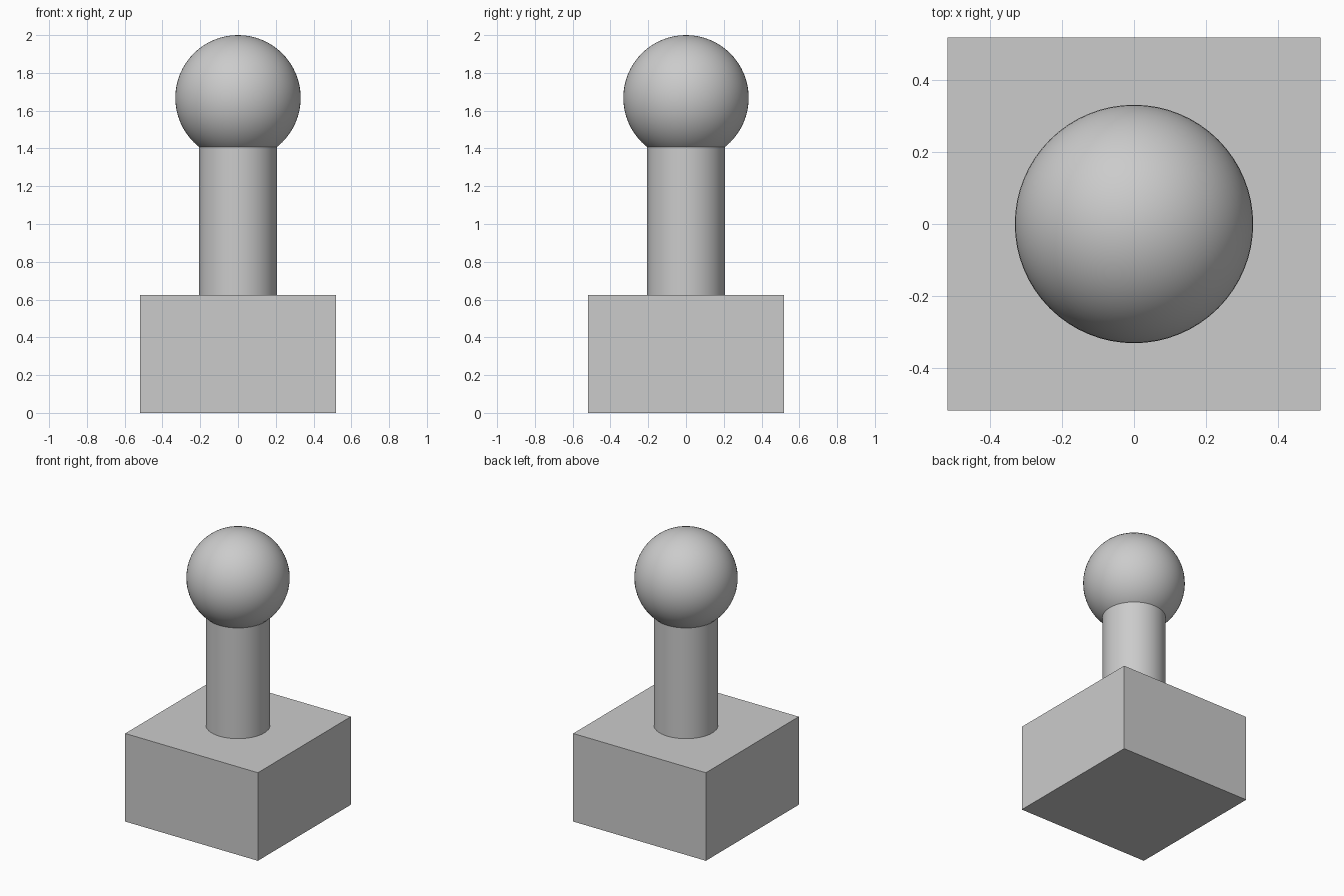
import bpy
import math

default = bpy.data.objects.get("Cube")
if default:
    bpy.data.objects.remove(default, do_unlink=True)

BASE_SIDE, BASE_TOP = 1.04, 0.624
POST_RADIUS = 0.207
BALL_RADIUS = 0.332
BALL_Z = 2.0 - BALL_RADIUS

grey = bpy.data.materials.new("light_grey")
grey.use_nodes = True
colour = (0.6, 0.6, 0.6, 1.0)
grey.diffuse_color = colour
grey.node_tree.nodes["Principled BSDF"].inputs["Base Color"].default_value = colour


def finish(name, smooth=True):
    """Name the new object, colour it and smooth its curved faces."""
    obj = bpy.context.object
    obj.name = obj.data.name = name
    obj.data.materials.append(grey)
    if smooth:
        bpy.ops.object.shade_smooth_by_angle(angle=math.radians(35))
    return obj


# Square block base
bpy.ops.mesh.primitive_cube_add(size=1, location=(0, 0, BASE_TOP / 2))
base = finish("base_block", smooth=False)
base.scale = (BASE_SIDE, BASE_SIDE, BASE_TOP)
bpy.ops.object.transform_apply(location=False, rotation=False, scale=True)

# Round post, reaching up to where its rim meets the ball
post_top = BALL_Z - math.sqrt(BALL_RADIUS ** 2 - POST_RADIUS ** 2)
bpy.ops.mesh.primitive_cylinder_add(
    vertices=48, radius=POST_RADIUS, depth=post_top - BASE_TOP,
    location=(0, 0, (post_top + BASE_TOP) / 2))
finish("post")

# Ball on top
bpy.ops.mesh.primitive_uv_sphere_add(
    segments=64, ring_count=32, radius=BALL_RADIUS, location=(0, 0, BALL_Z))
finish("ball")
